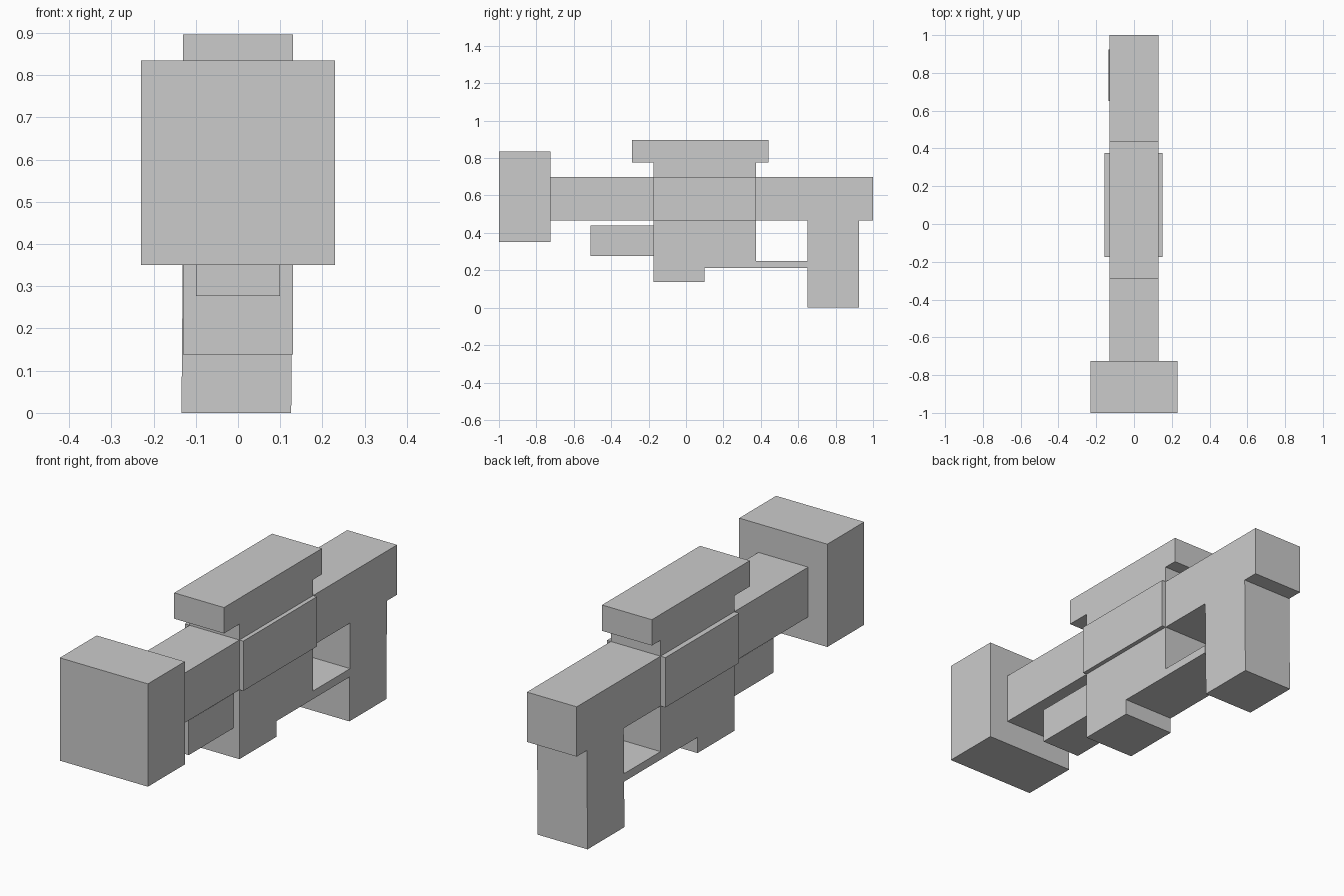
import bpy, bmesh

if "Cube" in bpy.data.objects:
    bpy.data.objects.remove(bpy.data.objects["Cube"])


def profile_part(name, points, x0, x1):
    """Extrude a (y, z) side profile from x0 to x1."""
    bm = bmesh.new()
    face = bm.faces.new([bm.verts.new((x0, y, z)) for y, z in points])
    ext = bmesh.ops.extrude_face_region(bm, geom=[face])
    moved = [v for v in ext["geom"] if isinstance(v, bmesh.types.BMVert)]
    bmesh.ops.translate(bm, verts=moved, vec=(x1 - x0, 0, 0))
    bmesh.ops.recalc_face_normals(bm, faces=bm.faces)
    mesh = bpy.data.meshes.new(name)
    bm.to_mesh(mesh)
    bm.free()
    obj = bpy.data.objects.new(name, mesh)
    bpy.context.collection.objects.link(obj)
    return obj


def box(name, x, y, z):
    """Box from (min, max) ranges on each axis."""
    pts = [(y[0], z[0]), (y[1], z[0]), (y[1], z[1]), (y[0], z[1])]
    return profile_part(name, pts, x[0], x[1])


W = (-0.13, 0.13)      # common body width
BODY = (-0.175, 0.375)  # length of the central section

# Main beam and the large block on its front end
box("muzzle_block", (-0.23, 0.23), (-1.0, -0.725), (0.35, 0.835))
box("barrel", W, (-0.725, 1.0), (0.465, 0.70))

# Raised plates on both sides of the centre
box("side_plate_left", (-0.155, -0.13), BODY, (0.465, 0.70))
box("side_plate_right", (0.13, 0.15), BODY, (0.465, 0.70))

# Top rail on its mount
box("rail_mount", W, BODY, (0.70, 0.775))
box("top_rail", W, (-0.29, 0.44), (0.775, 0.897))

# Lower body with its stepped underside
profile_part("lower_body", [(-0.175, 0.465), (-0.175, 0.138), (0.10, 0.138),
                            (0.10, 0.212), (0.375, 0.212), (0.375, 0.465)], *W)

# Narrow front grip and trigger guard
box("front_grip", (-0.10, 0.10), (-0.51, -0.175), (0.277, 0.44))
box("trigger_guard", W, (0.375, 0.65), (0.212, 0.25))

# Rear grip, leaning very slightly sideways toward its foot
grip = box("rear_grip", W, (0.65, 0.925), (0.0, 0.465))
for v in grip.data.vertices:
    if v.co.z < 0.1:
        v.co.x -= 0.004
